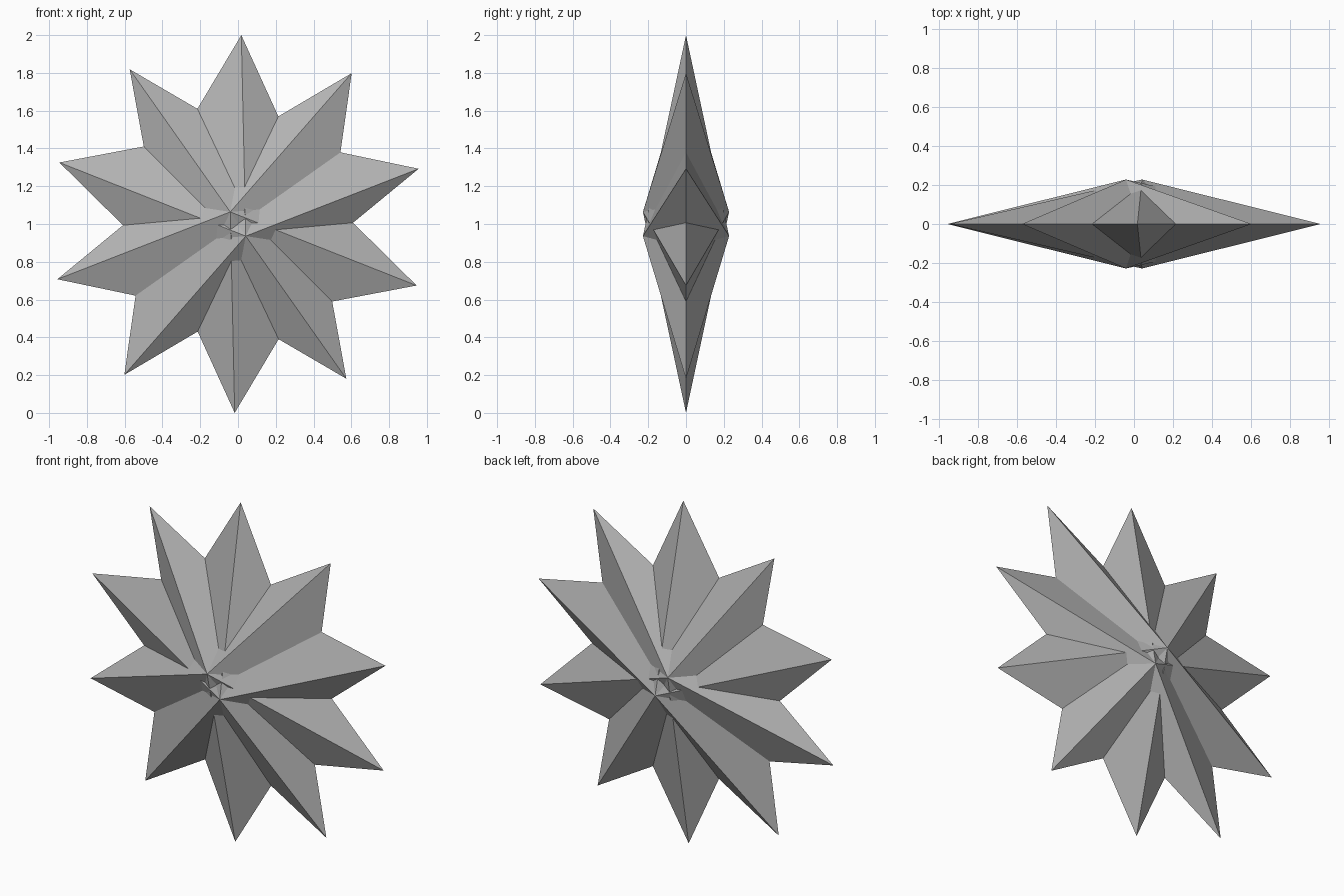
import bpy, bmesh
from math import radians, sin, cos
from mathutils import Vector

cube = bpy.data.objects.get("Cube")
if cube:
    bpy.data.objects.remove(cube, do_unlink=True)

grey = bpy.data.materials.new("plain_grey")
grey.use_nodes = True
colour = (0.45, 0.45, 0.45, 1)
grey.diffuse_color = colour
grey.node_tree.nodes["Principled BSDF"].inputs["Base Color"].default_value = colour

POINTS = 5
CENTRE = Vector((0, 0, 1))
PEAK = Vector((-0.041, 0, 0.064))        # apex is off-centre
NOTCH_SHIFT = Vector((0.026, 0, -0.036))  # inner corners lean the other way
DEPTH = 0.228


def ring_point(degrees, radius):
    a = radians(degrees)
    return Vector((radius * cos(a), 0, radius * sin(a)))


def faceted_star(name, side):
    """Five-pointed star with a raised apex on front and back."""
    bm = bmesh.new()
    rim = []
    for i in range(POINTS):
        angle = 53 + i * 360 / POINTS
        rim.append(ring_point(angle, 1.0))
        rim.append(ring_point(angle + 180 / POINTS, 0.5) + NOTCH_SHIFT)
    rim = [bm.verts.new(CENTRE + side * p) for p in rim]
    for y in (-DEPTH, DEPTH):
        apex = bm.verts.new(CENTRE + side * PEAK + Vector((0, y, 0)))
        for a, b in zip(rim, rim[1:] + rim[:1]):
            bm.faces.new((a, b, apex))
    bmesh.ops.recalc_face_normals(bm, faces=bm.faces)
    mesh = bpy.data.meshes.new(name)
    bm.to_mesh(mesh)
    bm.free()
    mesh.materials.append(grey)
    bpy.context.collection.objects.link(bpy.data.objects.new(name, mesh))


# Two interlocking stars, half a turn apart
faceted_star("star_one", 1)
faceted_star("star_two", -1)
